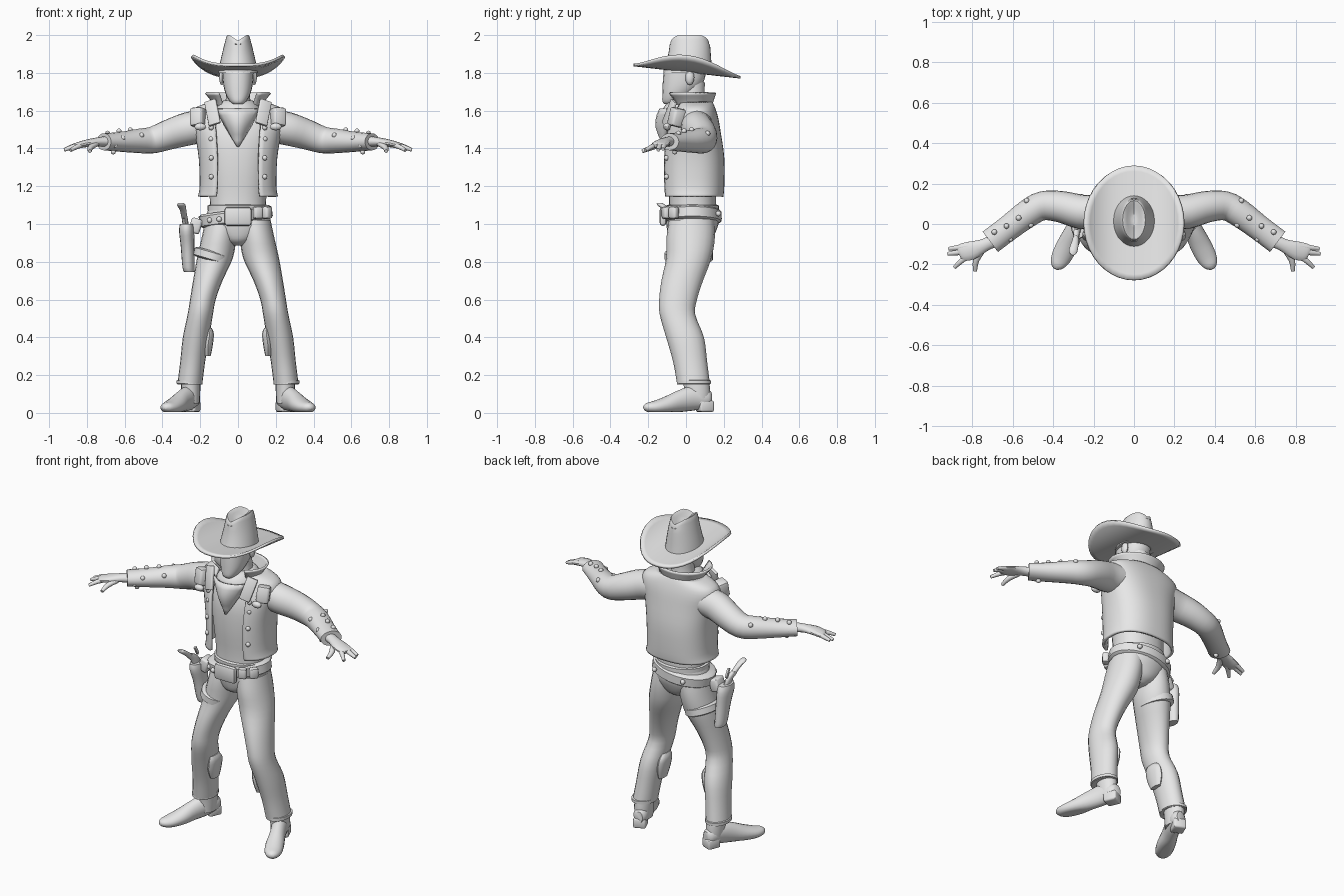
import bpy, bmesh, math
from mathutils import Vector, Matrix

grey = bpy.data.materials.new("plain grey")
grey.diffuse_color = (0.8, 0.8, 0.8, 1)


def finish(name, bm, thick=0, angle=45):
    bmesh.ops.recalc_face_normals(bm, faces=bm.faces)
    me = bpy.data.meshes.new(name)
    bm.to_mesh(me)
    bm.free()
    me.materials.append(grey)
    ob = bpy.data.objects.new(name, me)
    bpy.context.collection.objects.link(ob)
    if thick:
        mod = ob.modifiers.new("thickness", 'SOLIDIFY')
        mod.thickness = thick
        mod.offset = 0
    bpy.ops.object.select_all(action='DESELECT')
    ob.select_set(True)
    bpy.context.view_layer.objects.active = ob
    bpy.ops.object.shade_smooth_by_angle(angle=math.radians(angle))
    return ob


def smooth_rows(rows, k):
    """Catmull-Rom interpolation between section rows."""
    out = []
    for i in range(len(rows) - 1):
        p0, p1, p2, p3 = rows[max(i - 1, 0)], rows[i], rows[i + 1], rows[min(i + 2, len(rows) - 1)]
        for j in range(k):
            t = j / k
            out.append([0.5 * (2 * b + (c - a) * t + (2 * a - 5 * b + 4 * c - d) * t * t
                               + (3 * b - a - 3 * c + d) * t ** 3)
                        for a, b, c, d in zip(p0, p1, p2, p3)])
    return out + [list(rows[-1])]


def loft(name, rows, n=20, k=3, path=False, power=1.0, arc=False, thick=0, fix=None, s=1):
    """Rows are x, y, z, half width, half depth (and opening half angle for arcs).
    Rings lie flat, or stand across the path if path is set."""
    rows = smooth_rows(rows, k)
    bm = bmesh.new()
    rings = []
    for i, r in enumerate(rows):
        c, u, v = Vector(r[:3]), Vector((1, 0, 0)), Vector((0, 1, 0))
        if path:
            t = Vector(rows[min(i + 1, len(rows) - 1)][:3]) - Vector(rows[max(i - 1, 0)][:3])
            u = t.cross(Vector((0, 0, 1))).normalized()
            v = u.cross(t).normalized()
        ring = []
        for j in range(n):
            a = r[5] + (2 * math.pi - 2 * r[5]) * j / (n - 1) if arc else 2 * math.pi * j / n
            sx, cy = math.sin(a), -math.cos(a)
            sx, cy = [math.copysign(abs(w) ** power, w) for w in (sx, cy)]
            p = c + u * r[3] * sx + v * r[4] * cy
            p = fix(p) if fix else p
            p.x *= s
            ring.append(bm.verts.new(p))
        rings.append(ring)
    for p, q in zip(rings, rings[1:]):
        for j in range(n - 1 if arc else n):
            m = (j + 1) % n
            bm.faces.new((p[j], p[m], q[m], q[j]))
    if not arc:
        bm.faces.new(rings[0])
        bm.faces.new(rings[-1])
    return finish(name, bm, thick)


def stud(name, p, r=0.014, scale=(1, 1, 1)):
    bm = bmesh.new()
    bmesh.ops.create_uvsphere(bm, u_segments=10, v_segments=6, radius=r,
                              matrix=Matrix.Translation(p) @ Matrix.Diagonal((*scale, 1)))
    return finish(name, bm)


def block(name, p, size, rot=(0, 0, 0), bevel=0.012):
    bm = bmesh.new()
    bmesh.ops.create_cube(bm, size=1, matrix=Matrix.Diagonal((*size, 1)))
    bmesh.ops.bevel(bm, geom=bm.edges[:], offset=bevel, segments=2, affect='EDGES', profile=0.5)
    ob = finish(name, bm)
    ob.location, ob.rotation_euler = p, rot
    return ob


def band(name, p, a, b, h, rot=(0, 0, 0)):
    """Strap wrapped around a limb or the waist."""
    ob = loft(name, [(0, 0, -h, a - .015, b - .015), (0, 0, -h * .7, a, b),
                     (0, 0, h * .7, a, b), (0, 0, h, a - .015, b - .015)], n=28, k=1)
    ob.location, ob.rotation_euler = p, rot
    return ob


# Hat: curled oval brim and creased crown
bm = bmesh.new()
rings = []
for i in range(8):
    f = 0.3 + 0.7 * i / 7
    ring = []
    for j in range(40):
        a = 2 * math.pi * j / 40
        x, y = .245 * f * math.sin(a), .005 - .283 * f * math.cos(a)
        ring.append(bm.verts.new((x, y, 1.81 - .115 * y + .08 * (abs(x) / .245) ** 3)))
    rings.append(ring)
for p, q in zip(rings, rings[1:]):
    for j in range(40):
        bm.faces.new((p[j], p[(j + 1) % 40], q[(j + 1) % 40], q[j]))
finish("hat_brim", bm, .014)


def crease(p):
    if p.z > 1.96:
        p.z -= .03 * max(0, 1 - abs(p.x) / .045)
    return p


loft("hat_crown", [(0, .01, 1.8, .105, .13), (0, .015, 1.85, .096, .12), (0, .02, 1.92, .08, .11),
                   (0, .02, 1.975, .066, .104), (0, .02, 2.0, .056, .096), (0, .02, 1.992, .035, .06),
                   (0, .02, 1.99, .01, .02)], n=28, k=2, fix=crease)

# Head, ears, neck
loft("head", [(0, -.09, 1.635, .025, .025), (0, -.07, 1.65, .044, .055), (0, -.045, 1.69, .066, .08),
              (0, -.015, 1.75, .08, .108), (0, -.005, 1.83, .085, .112)], n=20, power=.9)
loft("neck", [(0, .04, 1.56, .09, .08), (0, .03, 1.66, .065, .07), (0, .03, 1.75, .06, .07)])
for s in (1, -1):
    stud("ear", (.085 * s, .02, 1.775), .04, (.4, .6, 1))

# Shirt body
loft("shirt", [(0, .035, 1.05, .15, .125), (0, .035, 1.15, .15, .125), (0, .03, 1.3, .165, .13),
               (0, .035, 1.45, .19, .13), (0, .045, 1.56, .2, .105), (0, .05, 1.63, .11, .08)],
     n=28, power=.9)

# Open vest with standing collar
loft("vest", [(0, .035, 1.145, .205, .155, .52), (0, .035, 1.2, .195, .16, .52), (0, .035, 1.35, .2, .16, .5),
              (0, .035, 1.48, .222, .142, .47), (0, .045, 1.56, .243, .118, .44), (0, .05, 1.61, .222, .098, .46),
              (0, .045, 1.64, .13, .09, .8)], n=40, power=.82, arc=True, thick=.016)
loft("vest_collar", [(0, .035, 1.60, .11, .085, .75), (0, .03, 1.65, .135, .11, .7), (0, .02, 1.695, .17, .135, .65)],
     n=28, arc=True, thick=.012)

for s in (1, -1):
    # Vest lapels, shoulder flaps, buttons
    block("lapel", (.135 * s, -.088, 1.59), (.065, .02, .14), (-.3, s * .3, s * .3), .006)
    block("shoulder_flap", (.212 * s, -.05, 1.565), (.075, .07, .1), (-.2, s * .1, s * .45), .015)
    stud("flap_button", (.2 * s, -.1, 1.515), .025, (1.3, .8, .8))
    for z in (1.25, 1.35, 1.45, 1.51):
        stud("vest_button", (.142 * s, -.103 if z < 1.4 else -.09, z))

    # Sleeves: bent at the elbow, open cuffs
    loft("sleeve", [(.17, .06, 1.52, .085, .085), (.26, .06, 1.505, .085, .088), (.36, .085, 1.475, .078, .08),
                    (.45, .09, 1.445, .072, .071), (.52, .055, 1.44, .069, .065), (.62, -.02, 1.435, .063, .053),
                    (.71, -.088, 1.435, .063, .045)], path=True, s=s)
    for p in ((.53, .115, 1.48), (.58, .07, 1.45), (.57, .03, 1.498), (.51, -.005, 1.47), (.63, -.01, 1.492),
              (.69, -.04, 1.48), (.70, -.02, 1.44), (.61, -.075, 1.455), (.65, -.10, 1.415), (.66, -.06, 1.382)):
        stud("sleeve_stud", (p[0] * s, p[1], p[2]))

    # Hands: palm, joined fingers, index and thumb
    loft("palm", [(.69, -.08, 1.437, .034, .028), (.74, -.105, 1.435, .033, .024), (.8, -.13, 1.427, .046, .02),
                  (.85, -.14, 1.416, .044, .016), (.865, -.145, 1.413, .03, .01)], 14, path=True, s=s)
    for rows in ([(.82, -.11, 1.425, .015, .015), (.87, -.117, 1.412, .014, .013), (.915, -.122, 1.396, .009, .009)],
                 [(.82, -.13, 1.424, .015, .015), (.87, -.14, 1.41, .015, .013), (.92, -.147, 1.392, .009, .009)],
                 [(.81, -.15, 1.422, .015, .014), (.85, -.18, 1.41, .014, .013), (.887, -.215, 1.39, .009, .009)],
                 [(.75, -.13, 1.425, .017, .015), (.78, -.18, 1.405, .016, .014), (.785, -.232, 1.385, .01, .01)]):
        loft("finger", rows, 10, path=True, s=s)

    # Trouser legs
    loft("trouser_leg", [(.083, .03, 1.02, .09, .12), (.1, .025, .93, .092, .128), (.122, .015, .82, .095, .12),
                         (.16, -.02, .7, .078, .11), (.186, -.042, .6, .068, .1), (.2, -.045, .52, .067, .094),
                         (.222, -.005, .4, .07, .1), (.24, .022, .27, .066, .09), (.255, .04, .15, .066, .087)], s=s)
    loft("calf_fringe", [(.16, .0, .30, .015, .04), (.158, -.005, .36, .025, .06), (.15, -.01, .42, .022, .06),
                         (.15, -.02, .45, .01, .04)], 12, s=s)
    band("trouser_hem", (.256 * s, .042, .163), .069, .09, .012, (0, 0, 0))

    # Boots: shaft, turned-out foot, heel
    loft("boot_shaft", [(.25, .06, .05, .045, .065), (.25, .06, .11, .05, .068), (.25, .05, .2, .052, .07)], s=s)

    def ground(p):
        p.z = max(p.z, .004)
        return p

    loft("boot_foot", [(.235, .135, .075, .025, .035), (.24, .11, .075, .042, .05), (.262, .04, .078, .046, .065),
                       (.295, -.03, .062, .046, .058), (.327, -.1, .042, .053, .046), (.36, -.165, .03, .05, .034),
                       (.38, -.205, .03, .034, .024), (.388, -.222, .032, .012, .01)], 18, path=True, fix=ground, s=s)
    block("boot_heel", (.246 * s, .1, .035), (.075, .08, .06), (0, 0, s * .4), .01)

# Hips, belts, buckle, pouches
loft("hips", [(0, .025, .885, .035, .06), (0, .025, .91, .09, .105), (0, .03, .96, .155, .128),
              (0, .035, 1.02, .172, .14), (0, .035, 1.1, .15, .13)], n=28)
band("trouser_belt", (0, .035, 1.085), .162, .14, .018)
band("gun_belt", (-.012, .035, 1.04), .195, .152, .036, (0, -.14, 0))
block("buckle", (0, -.122, 1.04), (.145, .035, .1), bevel=.016)
for x, y, r in ((.105, -.105, .4), (.155, -.065, .9)):
    block("belt_pouch", (x, y, 1.06), (.05, .04, .065), (0, 0, r))
for x, y, z in ((-.1, -.105, 1.025), (-.15, -.07, 1.02), (-.1, .175, 1.03), (.1, .172, 1.055)):
    stud("belt_stud", (x, y, z), .015)

# Holster, pistol and thigh strap
loft("holster", [(-.258, .03, .745, .026, .04), (-.262, .025, .77, .032, .046), (-.267, .01, .88, .036, .056),
                 (-.272, -.005, .96, .04, .068), (-.272, -.01, 1.0, .036, .06)], 16)
block("holster_hanger", (-.225, .01, .99), (.06, .08, .08), (0, .3, 0))
loft("pistol_frame", [(-.275, -.01, .98, .016, .035), (-.282, -.035, 1.03, .016, .035), (-.287, -.07, 1.06, .014, .026)], 12)
loft("pistol_grip", [(-.284, -.05, 1.03, .015, .022), (-.29, -.09, 1.07, .017, .024), (-.3, -.13, 1.1, .022, .022),
                     (-.302, -.14, 1.112, .014, .014)], 12)
block("pistol_hammer", (-.282, -.01, 1.065), (.014, .018, .06), (.5, 0, 0), .004)
band("thigh_strap", (-.135, .015, .83), .102, .128, .026, (0, .28, 0))
# Neckerchief: neck roll and hanging triangle
loft("neckerchief_roll", [(0, .015, 1.565, .12, .12), (0, .01, 1.6, .125, .135), (0, .015, 1.64, .1, .115),
                          (0, .02, 1.655, .075, .09)], n=24)
bm = bmesh.new()
rows = []
for i in range(7):
    t = i / 6
    w = .118 * (1 - t) + .002
    rows.append([bm.verts.new((w * u, -.122 - .035 * math.sin(math.pi * min(1, t + .12)) * (1 - u * u)
                               + .05 * u * u * (1 - t), 1.61 - .2 * t))
                 for u in [j / 4 - 1 for j in range(9)]])
for p, q in zip(rows, rows[1:]):
    for j in range(8):
        bm.faces.new((p[j], p[j + 1], q[j + 1], q[j]))
finish("neckerchief_tail", bm, .012)
